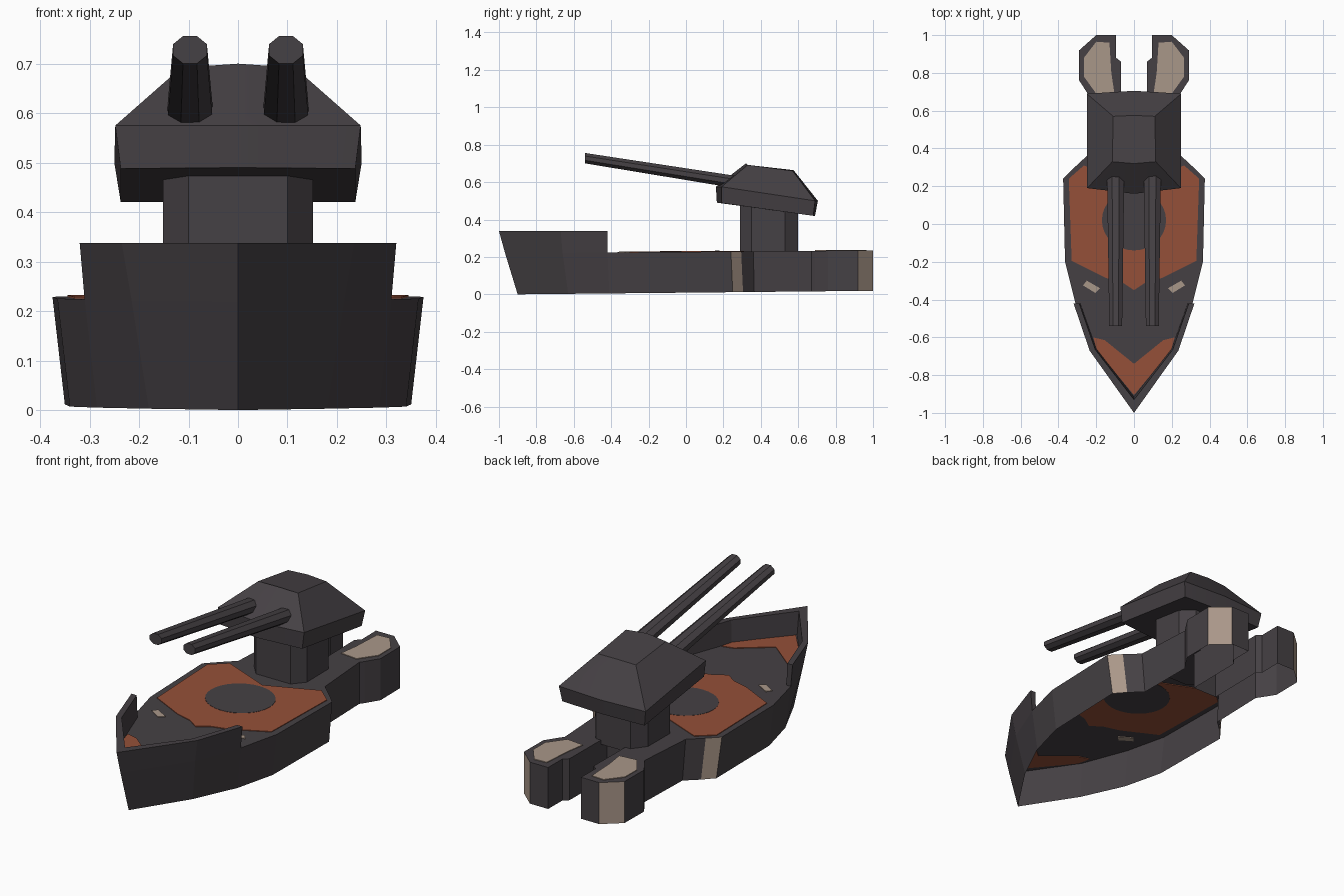
import bpy, bmesh, math
from mathutils import Vector

if "Cube" in bpy.data.objects:
    bpy.data.objects.remove(bpy.data.objects["Cube"], do_unlink=True)


def material(name, rgb):
    m = bpy.data.materials.new(name)
    m.use_nodes = True
    m.diffuse_color = (*rgb, 1)
    m.node_tree.nodes["Principled BSDF"].inputs["Base Color"].default_value = (*rgb, 1)
    return m


DARK = material("dark grey", (0.06, 0.052, 0.058))
RUST = material("rust red", (0.30, 0.08, 0.04))
TAN = material("pale tan", (0.40, 0.31, 0.25))


def mirrored(half):
    """Close a half outline into a full symmetric loop."""
    return half + [(-p[0], *p[1:]) for p in reversed(half) if p[0] > 1e-6]


def flipped(loop):
    return [(-p[0], *p[1:]) for p in loop]


def loft(name, rings, mats, start=True, end=True, tan_rule=None, smooth=None):
    """Skin a list of equal rings and cap the chosen ends."""
    bm = bmesh.new()
    loops = [[bm.verts.new(p) for p in ring] for ring in rings]
    n = len(rings[0])
    for a, b in zip(loops, loops[1:]):
        for i in range(n):
            j = (i + 1) % n
            f = bm.faces.new((a[i], a[j], b[j], b[i]))
            if tan_rule and tan_rule(i, n):
                f.material_index = 1
    if start:
        bm.faces.new(loops[0][::-1])
    if end:
        bm.faces.new(loops[-1])
    bmesh.ops.recalc_face_normals(bm, faces=bm.faces)
    mesh = bpy.data.meshes.new(name)
    bm.to_mesh(mesh)
    bm.free()
    for m in mats:
        mesh.materials.append(m)
    obj = bpy.data.objects.new(name, mesh)
    bpy.context.collection.objects.link(obj)
    if smooth:
        bpy.ops.object.select_all(action="DESELECT")
        obj.select_set(True)
        bpy.context.view_layer.objects.active = obj
        bpy.ops.object.shade_smooth_by_angle(angle=math.radians(smooth))
    return obj


def deck_z(y):
    return 0.227 + 0.008 * y


def keel_z(y):
    return 0.01 * (y + 0.9)


# Hull: open underneath, forked stern, flared bow
stern = [(.23, .67), (.245, .69), (.29, .76), (.29, .92), (.2, 1), (.095, 1),
         (.095, .88), (.07, .86), (.07, .55)]
rim = [(0, -.967), (.215, -.66), (.31, -.42), (.365, -.2), (.375, .24),
       (.32, .295), (.25, .36)] + stern
foot = [(0, -.9), (.18, -.63), (.285, -.41), (.34, -.2), (.35, .25),
        (.3, .305), (.235, .365)] + stern
loft("hull", [[(x, y, keel_z(y)) for x, y in mirrored(foot)],
              [(x, y, deck_z(y)) for x, y in mirrored(rim)]],
     [DARK, TAN], start=False, tan_rule=lambda i, n: min(i, n - 1 - i) in (4, 10))

# Bow bulwark: one wall section swept round the bow
TOP = 0.338
stations = [  # lower outer, upper outer, upper inner, lower inner
    ((.31, -.42), (.32, -.42), (.29, -.42), (.285, -.42)),
    ((.215, -.66), (.235, -.67), (.205, -.665), (.2, -.66)),
    ((0, -.967), (0, -1), (0, -.93), (0, -.915))]
sections = [[(x, y, z) for (x, y), z in zip(s, (deck_z(s[0][1]), TOP, TOP, deck_z(s[0][1])))]
            for s in stations]
loft("bow_bulwark", sections + [flipped(s) for s in sections[1::-1]], [DARK])


# Painted deck areas as thin plates through the deck
def plate(name, outline, mat, thick=0.007):
    h = thick / 2
    loft(name, [[(x, y, deck_z(y) + d) for x, y in outline] for d in (-h, h)], [mat])


plate("deck_panel", mirrored([(0, -.35), (.06, -.31), (.15, -.285), (.33, -.195),
                              (.345, .24), (.265, .31), (0, .2)]), RUST)
plate("deck_disc", [(.17 * math.cos(a), .02 + .16 * math.sin(a))
                    for a in (math.tau * i / 32 for i in range(32))], DARK, 0.0095)
plate("bow_panel", mirrored([(0, -.905), (.197, -.67), (.215, -.6), (.155, -.615),
                             (0, -.74)]), RUST)
slit = [(.18, -.34), (.25, -.3), (.27, -.325), (.205, -.365)]
pod_top = [(.105, .7), (.2, .69), (.265, .78), (.265, .88), (.2, .965), (.13, .96), (.12, .8)]
for side, turn in (("left", list), ("right", flipped)):
    plate(side + "_deck_slit", turn(slit), TAN)
    plate(side + "_stern_panel", turn(pod_top), TAN)

# Turret pedestal
pedestal = mirrored([(0, .29), (.1, .29), (.152, .35), (.152, .53), (.1, .6), (0, .6)])
loft("turret_pedestal", [[(x, y, z) for x, y in pedestal] for z in (.21, .5)], [DARK], smooth=35)

# Gun house: sloping belt with a small flat roof
loft("gun_house", [
    mirrored([(0, .165, .49), (.237, .19, .488), (.237, .68, .42), (0, .69, .42)]),
    mirrored([(0, .16, .575), (.248, .19, .575), (.25, .69, .5), (0, .705, .5)]),
    mirrored([(0, .32, .70), (.115, .33, .692), (.11, .57, .66), (0, .575, .664)])],
    [DARK], smooth=30)


# Twin tapered barrels
def barrel_ring(x, y, z, rx, rz):
    angles = [math.tau * (i + .5) / 8 for i in range(8)]
    return [Vector((x + rx * math.cos(a), y, z + rz * math.sin(a))) for a in angles]


for side, s in (("left", 1), ("right", -1)):
    loft(side + "_gun_barrel", [barrel_ring(s * .097, -.54, .728, .037, .03),
                                barrel_ring(s * .097, .3, .595, .05, .036)], [DARK], smooth=30)
